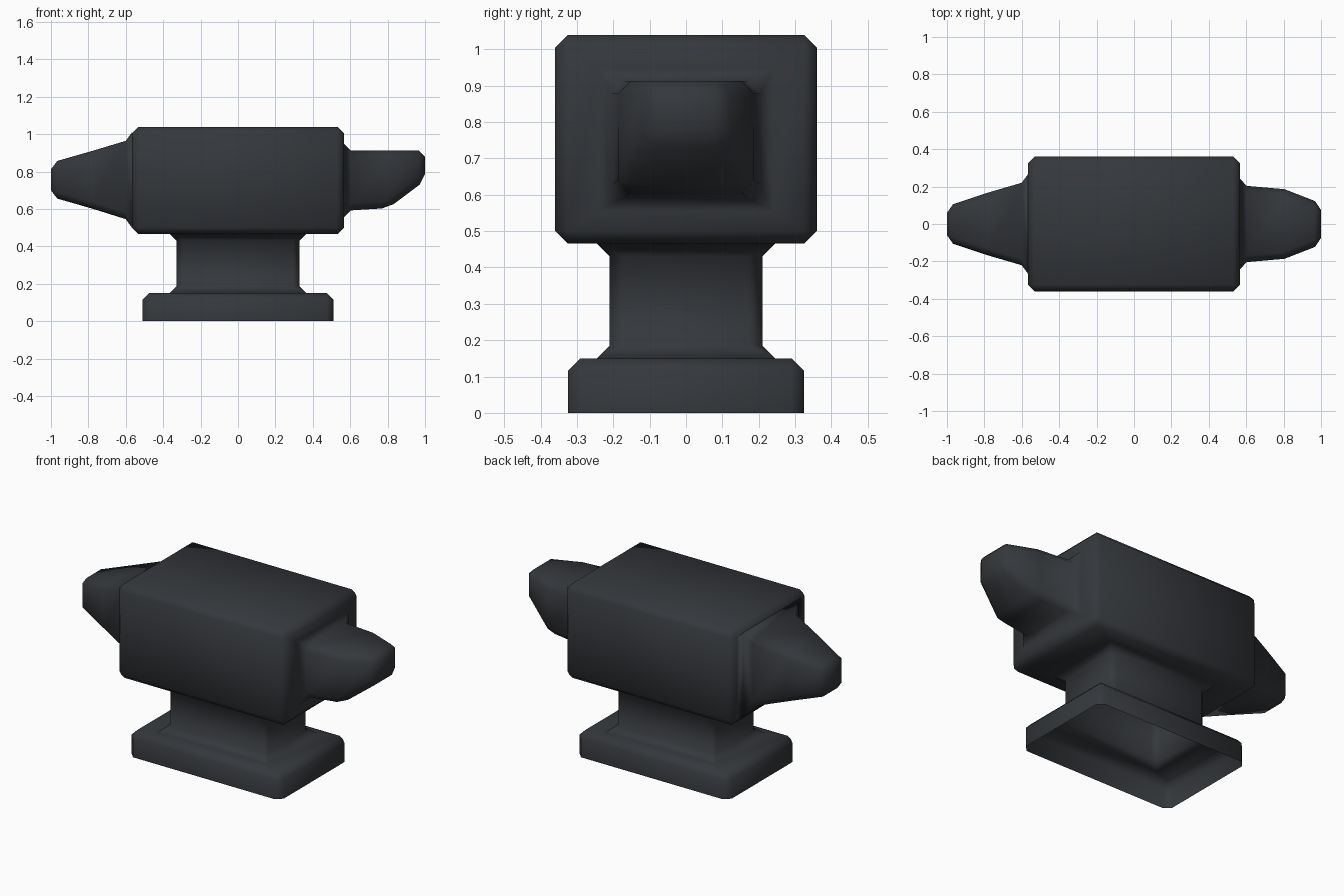
import bpy, bmesh
from mathutils import Vector

if "Cube" in bpy.data.objects:
    bpy.data.objects.remove(bpy.data.objects["Cube"])

bm = bmesh.new()

# body block
bmesh.ops.create_cube(bm, size=1)
for v in bm.verts:
    v.co = Vector((v.co.x * 1.134, v.co.y * 0.72, 0.7525 + v.co.z * 0.573))
bm.normal_update()


def face_towards(direction):
    return max(bm.faces, key=lambda f: f.normal.dot(Vector(direction)))


def grow(face, rings):
    """Extrude a face through boxes given as (x range, y half, z range)."""
    for (x0, x1), hy, (z0, z1) in rings:
        face = bmesh.ops.extrude_discrete_faces(bm, faces=[face])["faces"][0]
        c = face.calc_center_median()
        for v in face.verts:
            d = v.co - c
            v.co = Vector((x1 if d.x > 0 else x0,
                           hy if d.y > 0 else -hy,
                           z1 if d.z > 0 else z0))
    return face


left, right, under = [face_towards(d) for d in ((-1, 0, 0), (1, 0, 0), (0, 0, -1))]

# tapered horn
grow(left, [((-x, -x), hy, z) for x, hy, z in (
    (0.567, 0.23, (0.535, 0.974)),
    (0.79, 0.165, (0.605, 0.907)),
    (1.0, 0.095, (0.665, 0.847)))])

# heel
grow(right, [((x, x), hy, z) for x, hy, z in (
    (0.567, 0.207, (0.590, 0.913)),
    (0.805, 0.186, (0.605, 0.913)),
    (1.0, 0.11, (0.752, 0.913)))])

# waist and foot, open underneath
bottom = grow(under, [((-x, x), hy, (z, z)) for x, hy, z in (
    (0.33, 0.21, 0.466),
    (0.33, 0.21, 0.15),
    (0.51, 0.325, 0.15),
    (0.51, 0.325, 0.0))])
bmesh.ops.delete(bm, geom=[bottom], context='FACES_ONLY')
bmesh.ops.recalc_face_normals(bm, faces=bm.faces)

for f in bm.faces:
    f.smooth = True
mesh = bpy.data.meshes.new("anvil")
bm.to_mesh(mesh)
bm.free()
anvil = bpy.data.objects.new("anvil", mesh)
bpy.context.collection.objects.link(anvil)

# dark iron
iron = bpy.data.materials.new("dark_iron")
iron.diffuse_color = (0.035, 0.039, 0.045, 1)
iron.use_nodes = True
iron.node_tree.nodes["Principled BSDF"].inputs["Base Color"].default_value = iron.diffuse_color
mesh.materials.append(iron)

# single chamfer on every hard edge
bevel = anvil.modifiers.new("chamfer", 'BEVEL')
bevel.width = 0.035
bevel.segments = 1
bevel.limit_method = 'ANGLE'
bevel.angle_limit = 0.5
bevel.use_clamp_overlap = False
bevel.loop_slide = False
